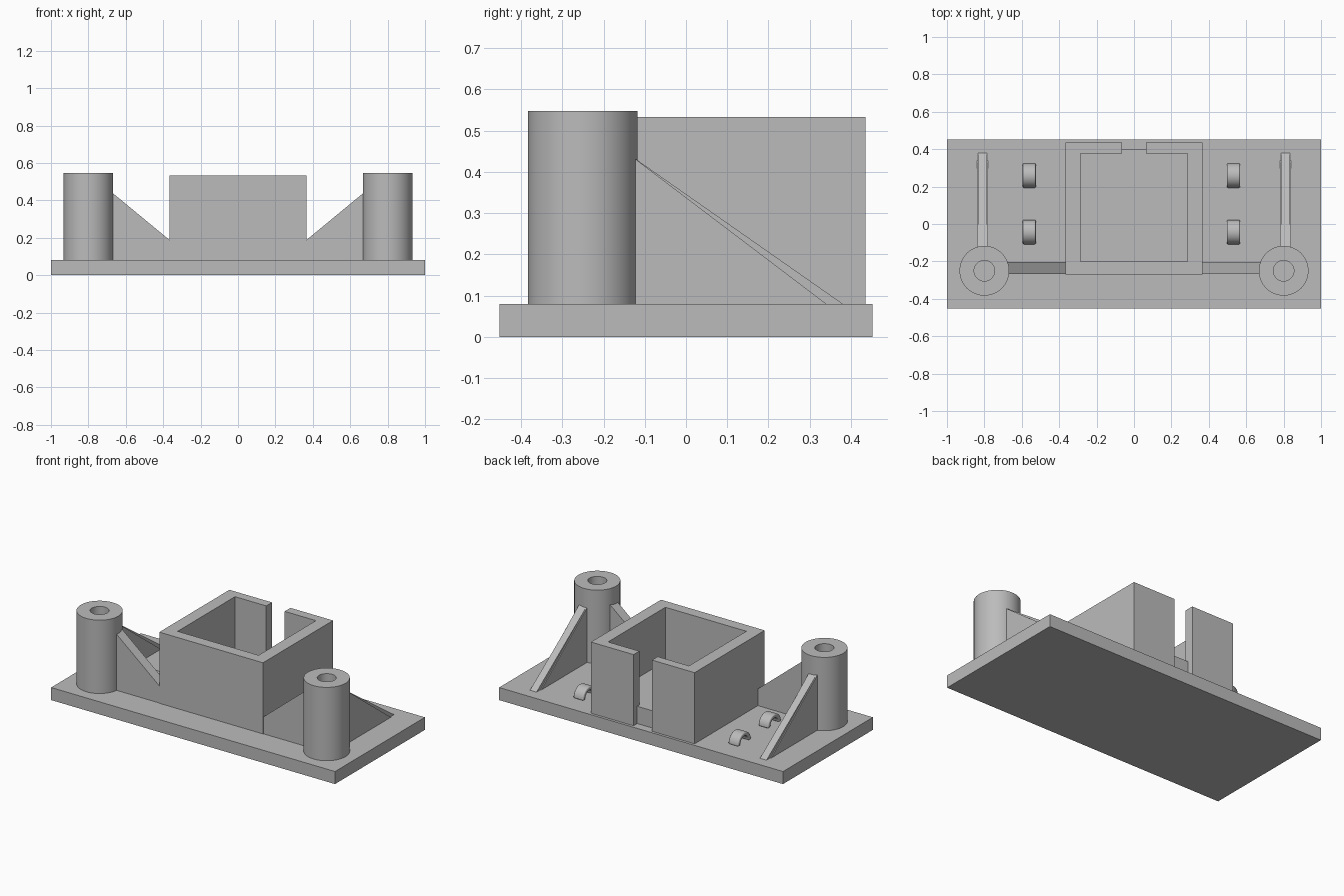
import bpy
import bmesh
import math
from mathutils import Vector

if "Cube" in bpy.data.objects:
    bpy.data.objects.remove(bpy.data.objects["Cube"], do_unlink=True)

grey = bpy.data.materials.new("plain grey")
grey.use_nodes = True
COLOUR = (0.5, 0.5, 0.5, 1)
grey.diffuse_color = COLOUR
grey.node_tree.nodes["Principled BSDF"].inputs["Base Color"].default_value = COLOUR

BASE_TOP = 0.08


def prism(name, outline, depth, smooth=False):
    """Extrude a closed 3D outline along the depth vector."""
    bm = bmesh.new()
    face = bm.faces.new([bm.verts.new(p) for p in outline])
    grown = bmesh.ops.extrude_face_region(bm, geom=[face])["geom"]
    moved = [v for v in grown if isinstance(v, bmesh.types.BMVert)]
    bmesh.ops.translate(bm, vec=Vector(depth), verts=moved)
    bmesh.ops.recalc_face_normals(bm, faces=bm.faces[:])
    mesh = bpy.data.meshes.new(name)
    bm.to_mesh(mesh)
    bm.free()
    mesh.materials.append(grey)
    obj = bpy.data.objects.new(name, mesh)
    bpy.context.collection.objects.link(obj)
    if smooth:
        smooth_shade(obj)
    return obj


def smooth_shade(obj):
    bpy.ops.object.select_all(action='DESELECT')
    obj.select_set(True)
    bpy.context.view_layer.objects.active = obj
    bpy.ops.object.shade_smooth_by_angle(angle=math.radians(35))


def block(name, x0, x1, y0, y1, z0, z1):
    corners = [(x0, y0, z0), (x1, y0, z0), (x1, y1, z0), (x0, y1, z0)]
    return prism(name, corners, (0, 0, z1 - z0))


def tube(name, x, y, outer, inner, z0, z1, sides=64):
    """Vertical pipe made by joining four rings of points."""
    bm = bmesh.new()
    rings = []
    for radius, z in ((outer, z0), (outer, z1), (inner, z1), (inner, z0)):
        ring = []
        for i in range(sides):
            a = math.tau * i / sides
            ring.append(bm.verts.new((x + radius * math.cos(a), y + radius * math.sin(a), z)))
        rings.append(ring)
    for k in range(4):
        a, b = rings[k], rings[(k + 1) % 4]
        for i in range(sides):
            j = (i + 1) % sides
            bm.faces.new((a[i], a[j], b[j], b[i]))
    bmesh.ops.recalc_face_normals(bm, faces=bm.faces[:])
    mesh = bpy.data.meshes.new(name)
    bm.to_mesh(mesh)
    bm.free()
    mesh.materials.append(grey)
    obj = bpy.data.objects.new(name, mesh)
    bpy.context.collection.objects.link(obj)
    smooth_shade(obj)


# Base plate
block("base_plate", -1, 1, -0.452, 0.452, 0, BASE_TOP)

# Open-topped housing with a slot in its back wall
half = [(0.065, 0.435), (0.365, 0.435), (0.365, -0.27)]
inside = [(0.285, -0.2), (0.285, 0.377), (0.065, 0.377)]
outline = half + [(-x, y) for x, y in reversed(half)]
outline += [(-x, y) for x, y in reversed(inside)] + inside
prism("housing_walls", [(x, y, BASE_TOP) for x, y in outline], (0, 0, 0.453))
block("housing_floor", -0.285, 0.285, -0.2, 0.377, BASE_TOP, 0.19)
block("slot_sill", -0.065, 0.065, 0.377, 0.398, BASE_TOP, 0.19)

# Posts and their bracing webs on both sides
for side, label in ((1, "left"), (-1, "right")):
    tube(label + "_post", side * 0.8, -0.25, 0.133, 0.055, BASE_TOP, 0.547)

    # Web between post and housing
    web = [(0.36, BASE_TOP), (0.68, BASE_TOP), (0.68, 0.447), (0.36, 0.183)]
    prism(label + "_cross_web", [(side * x, -0.267, z) for x, z in web], (0, 0.065, 0))

    # Sloping rear brace with a narrower crest
    for part, width, reach in (("brace", 0.058, 0.34), ("brace_crest", 0.046, 0.38)):
        wedge = [(-0.14, BASE_TOP), (reach, BASE_TOP), (-0.14, 0.444)]
        start = side * 0.81 - width / 2
        prism(label + "_rear_" + part, [(start, y, z) for y, z in wedge], (width, 0, 0))

# Four small arched cable loops
ARCH_STEPS = 20
for x, label in ((0.532, "left"), (-0.56, "right")):
    for y, place in ((0.259, "rear"), (-0.043, "front")):
        arch = []
        for radius, order in ((0.066, 1), (0.042, -1)):
            for i in range(ARCH_STEPS + 1)[::order]:
                a = math.pi * i / ARCH_STEPS
                arch.append((x - 0.035, y + radius * math.cos(a),
                             BASE_TOP + radius * math.sin(a)))
        loop = prism(label + "_" + place + "_loop", arch, (0.07, 0, 0), smooth=True)
        bevel = loop.modifiers.new("rounded_edges", 'BEVEL')
        bevel.width = 0.009
        bevel.segments = 3
        bevel.limit_method = 'ANGLE'
        bevel.angle_limit = math.radians(40)
